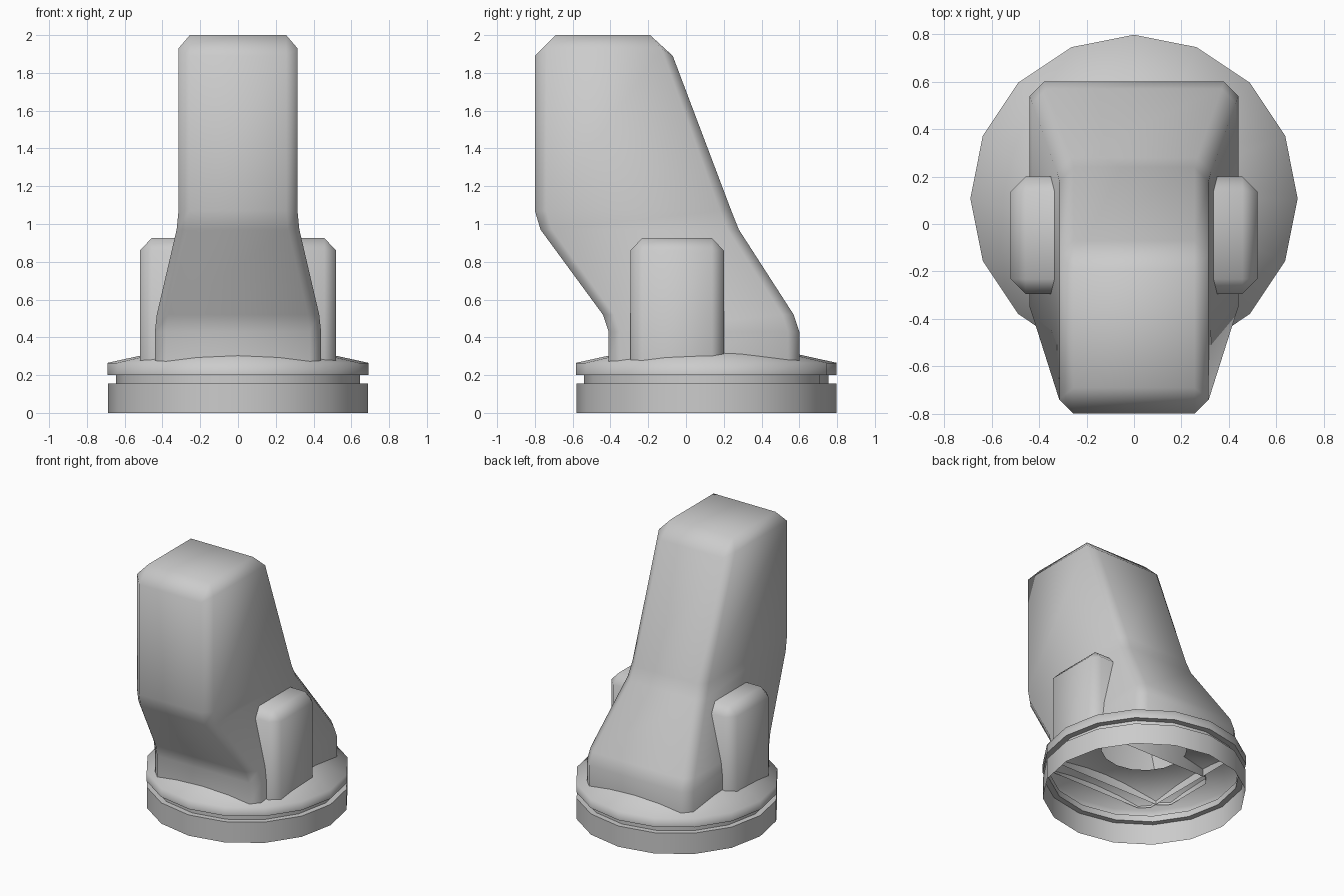
import bpy, bmesh, math

if "Cube" in bpy.data.objects:
    bpy.data.objects.remove(bpy.data.objects["Cube"])


def finish(name, bm, angle=80):
    """Turn a bmesh into a smooth-shaded object."""
    mesh = bpy.data.meshes.new(name)
    bm.to_mesh(mesh)
    bm.free()
    obj = bpy.data.objects.new(name, mesh)
    bpy.context.collection.objects.link(obj)
    bpy.ops.object.select_all(action='DESELECT')
    bpy.context.view_layer.objects.active = obj
    obj.select_set(True)
    bpy.ops.object.shade_smooth_by_angle(angle=math.radians(angle))
    return obj


def loft(name, rings):
    """Skin equal-length rings of points, capping only the last one."""
    bm = bmesh.new()
    loops = [[bm.verts.new(p) for p in ring] for ring in rings]
    n = len(loops[0])
    for a, b in zip(loops, loops[1:]):
        for i in range(n):
            j = (i + 1) % n
            bm.faces.new((a[i], a[j], b[j], b[i]))
    return bm, loops


def chamfered(x, y0, y1, c, z_end, z_side):
    """Rectangle with cut corners; end and side vertices may differ in height."""
    return [(x - c, y0, z_end), (x, y0 + c, z_side), (x, y1 - c, z_side), (x - c, y1, z_end),
            (c - x, y1, z_end), (-x, y1 - c, z_side), (-x, y0 + c, z_side), (c - x, y0, z_end)]


def lofted_block(name, sections):
    bm, loops = loft(name, [chamfered(*s) for s in sections])
    bm.faces.new(loops[-1])
    bmesh.ops.remove_doubles(bm, verts=bm.verts, dist=1e-4)
    bmesh.ops.recalc_face_normals(bm, faces=bm.faces)
    return finish(name, bm)


# Leaning body: half width, front y, back y, corner cut, end z, side z
lofted_block("body", [
    (0.44, -0.41, 0.60, 0.06, 0.26, 0.26),
    (0.44, -0.41, 0.60, 0.06, 0.43, 0.43),
    (0.43, -0.44, 0.57, 0.06, 0.52, 0.52),
    (0.325, -0.77, 0.28, 0.06, 0.97, 0.97),
    (0.315, -0.80, 0.24, 0.06, 1.07, 1.07),
    (0.315, -0.80, -0.07, 0.06, 1.89, 1.93),
    (0.255, -0.69, -0.19, 0.0, 2.0, 2.0),
])

# Side fins: one block passing through the body
lofted_block("side_fins", [
    (0.52, -0.295, 0.20, 0.063, 0.26, 0.26),
    (0.52, -0.295, 0.20, 0.063, 0.86, 0.86),
    (0.457, -0.232, 0.137, 0.0, 0.925, 0.925),
])

# Grooved round base: open-bottomed shell with a shallow cone and centre hole
profile = [(0.688, 0), (0.688, 0.155), (0.647, 0.155), (0.647, 0.20),
           (0.69, 0.20), (0.69, 0.265), (0.29, 0.353)]
SIDES = 16
bm, _ = loft("base", [
    [(r * math.sin(-2 * math.pi * i / SIDES), 0.108 + r * math.cos(2 * math.pi * i / SIDES), z)
     for i in range(SIDES)] for r, z in profile])
finish("base", bm)
